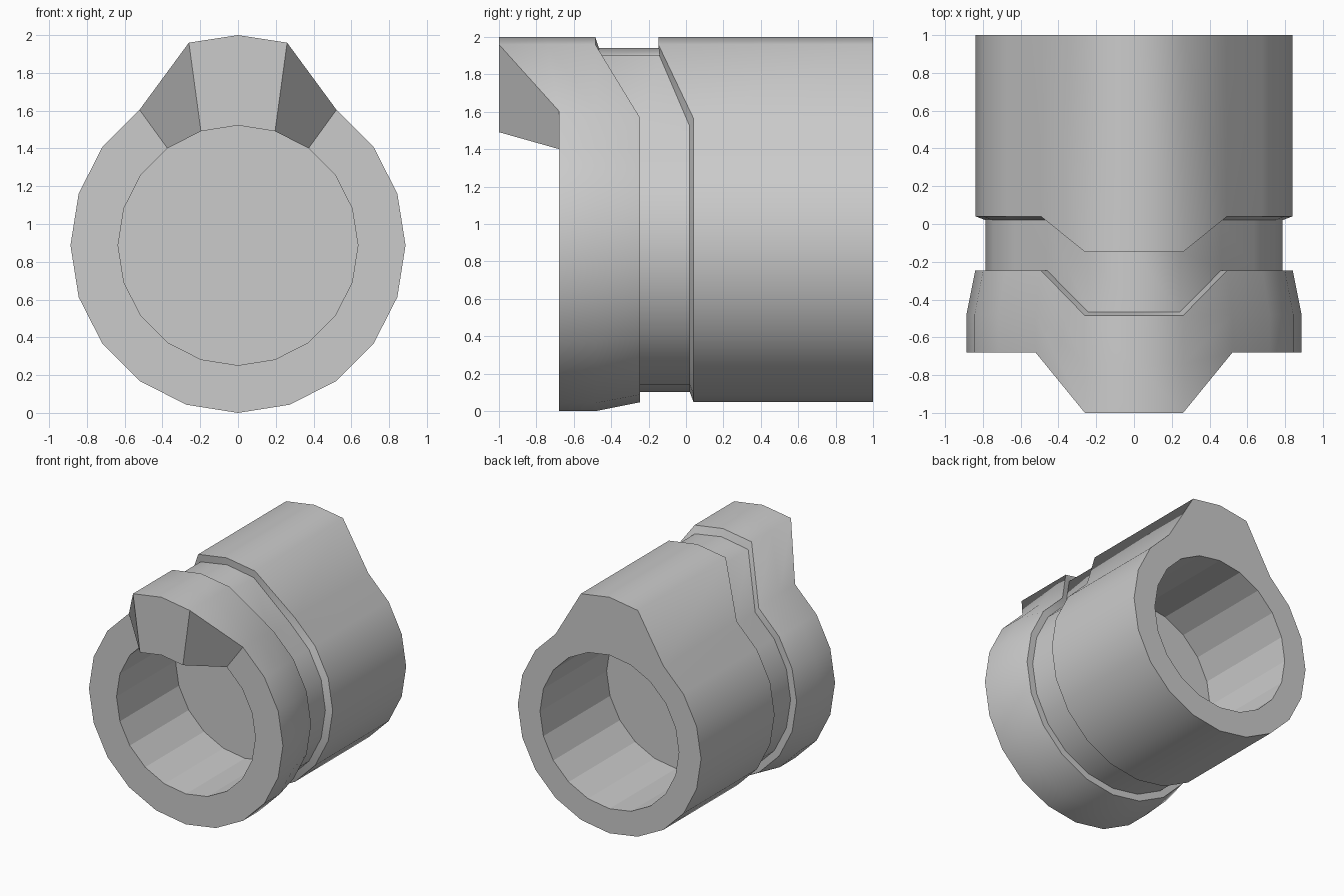
import bpy, bmesh, math

if "Cube" in bpy.data.objects:
    bpy.data.objects.remove(bpy.data.objects["Cube"])

N, CZ = 20, 0.887          # sides and height of the tube axis


def ring(bm, r, y, y_top, top, shoulder):
    """20-sided ring whose three top points are moved to a raised key."""
    pts = []
    for i in range(N):
        a = math.radians(90 + 360 * i / N)
        x, z, yy = r * math.cos(a), CZ + r * math.sin(a), y
        if i == 0:
            yy, z = y_top, top
        elif i in (1, N - 1):
            yy, z = y_top, shoulder[1]
            x = math.copysign(shoulder[0], x)
        pts.append(bm.verts.new((x, yy, z)))
    return pts


def bore(bm, y, y_top):
    r = 0.635
    a = math.radians(72)
    return ring(bm, r, y, y_top, CZ + r, (r * math.cos(a), CZ + r * math.sin(a)))


bm = bmesh.new()
K = (0.26, 1.96)           # raised key corner
rings = [
    # front bore, from the inner wall out to the nose
    bore(bm, 0.09, 0.09),
    bore(bm, -0.68, -1.0),
    # collar with nose
    ring(bm, 0.887, -0.68, -1.0, 2.0, K),
    ring(bm, 0.887, -0.48, -0.74, 2.0, K),
    ring(bm, 0.84, -0.245, -0.485, 2.0, K),
    # groove
    ring(bm, 0.785, -0.245, -0.465, 1.94, (0.243, 1.90)),
    ring(bm, 0.785, 0.02, -0.142, 1.94, (0.243, 1.90)),
    # rear body
    ring(bm, 0.838, 0.04, -0.148, 2.0, K),
    ring(bm, 0.838, 1.0, 1.0, 2.0, K),
    # rear bore
    bore(bm, 1.0, 1.0),
    bore(bm, 0.13, 0.13),
]
flat = []
for k, (a, b) in enumerate(zip(rings, rings[1:])):
    for i in range(N):
        j = (i + 1) % N
        f = bm.faces.new((a[i], a[j], b[j], b[i]))
        if k in (0, 1, 8, 9):
            flat.append(f)
# inner dividing wall
flat += [bm.faces.new(rings[0]), bm.faces.new(rings[-1])]
bmesh.ops.recalc_face_normals(bm, faces=bm.faces)
bm.faces.index_update()
flat_ids = [f.index for f in flat]

mesh = bpy.data.meshes.new("keyed_sleeve")
bm.to_mesh(mesh)
bm.free()
sleeve = bpy.data.objects.new("keyed_sleeve", mesh)
bpy.context.collection.objects.link(sleeve)

# smooth outside, faceted bores and ends
bpy.context.view_layer.objects.active = sleeve
sleeve.select_set(True)
bpy.ops.object.shade_smooth_by_angle(angle=math.radians(55))
for i in flat_ids:
    mesh.polygons[i].use_smooth = False
